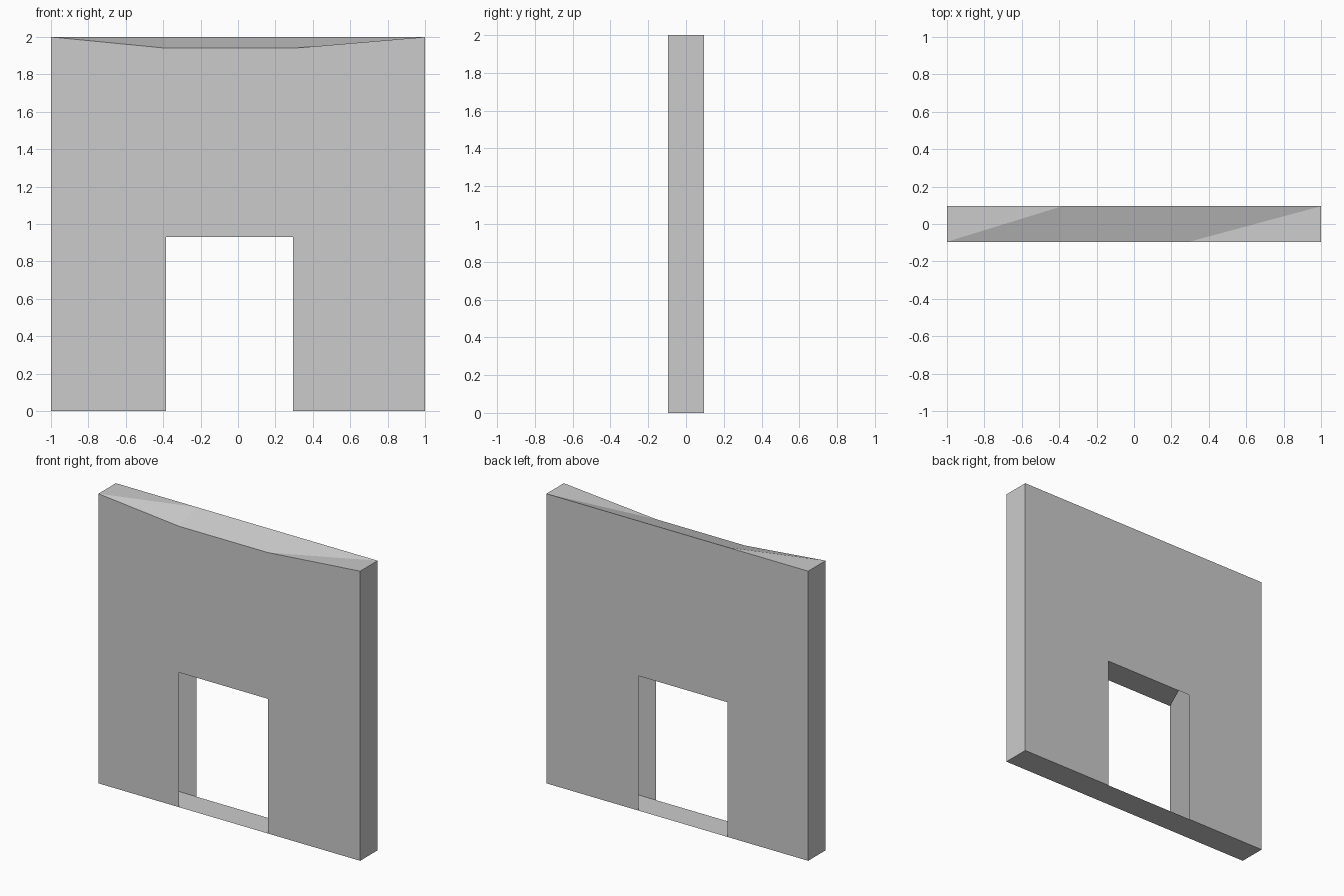
import bpy
import bmesh

cube = bpy.data.objects.get("Cube")
if cube:
    bpy.data.objects.remove(cube, do_unlink=True)

# Main measurements
HALF_DEPTH = 0.095
DOOR_R, DOOR_L, DOOR_TOP = -0.385, 0.295, 0.93
TOP, DIP = 2.0, 1.94
XS = (-1.0, DOOR_R, DOOR_L, 1.0)

grey = bpy.data.materials.new("plaster_grey")
grey.use_nodes = True
colour = (0.6, 0.6, 0.6, 1.0)
grey.diffuse_color = colour
grey.node_tree.nodes["Principled BSDF"].inputs["Base Color"].default_value = colour

bm = bmesh.new()


def panel(y, middle_top):
    """Upright wall sheet with a doorway; returns its bottom row, top row and door head."""
    def row(heights):
        return [bm.verts.new((x, y, z)) for x, z in zip(XS, heights)]
    bottom = row((0, 0, 0, 0))
    top = row((TOP, middle_top, middle_top, TOP))
    head = [bm.verts.new((x, y, DOOR_TOP)) for x in (DOOR_R, DOOR_L)]
    outline = bottom[:2] + head + bottom[2:] + top[::-1]
    bm.faces.new(outline if y < 0 else outline[::-1])
    return bottom, top, head


# Front and back sheets; only the front one dips along the top
f_bottom, f_top, f_head = panel(-HALF_DEPTH, DIP)
b_bottom, b_top, b_head = panel(HALF_DEPTH, TOP)

# Floor strip, which also runs across the doorway
for i in range(3):
    bm.faces.new((f_bottom[i], b_bottom[i], b_bottom[i + 1], f_bottom[i + 1]))

# Sloping top strip: bent outer bays and a flat middle bay
bm.faces.new((f_top[0], b_top[1], b_top[0]))
bm.faces.new((f_top[0], f_top[1], b_top[1]))
bm.faces.new((f_top[1], f_top[2], b_top[2], b_top[1]))
bm.faces.new((f_top[2], b_top[3], b_top[2]))
bm.faces.new((f_top[2], f_top[3], b_top[3]))

# Outer ends
bm.faces.new((f_bottom[0], f_top[0], b_top[0], b_bottom[0]))
bm.faces.new((f_bottom[3], b_bottom[3], b_top[3], f_top[3]))

# Door head soffit, narrower at the back; the jambs stay open to the hollow wall
inner = bm.verts.new((-0.30, HALF_DEPTH, DOOR_TOP))
bm.faces.new((f_head[0], inner, b_head[1], f_head[1]))

mesh = bpy.data.meshes.new("doorway_wall")
bm.to_mesh(mesh)
bm.free()
mesh.materials.append(grey)
wall = bpy.data.objects.new("doorway_wall", mesh)
bpy.context.collection.objects.link(wall)
